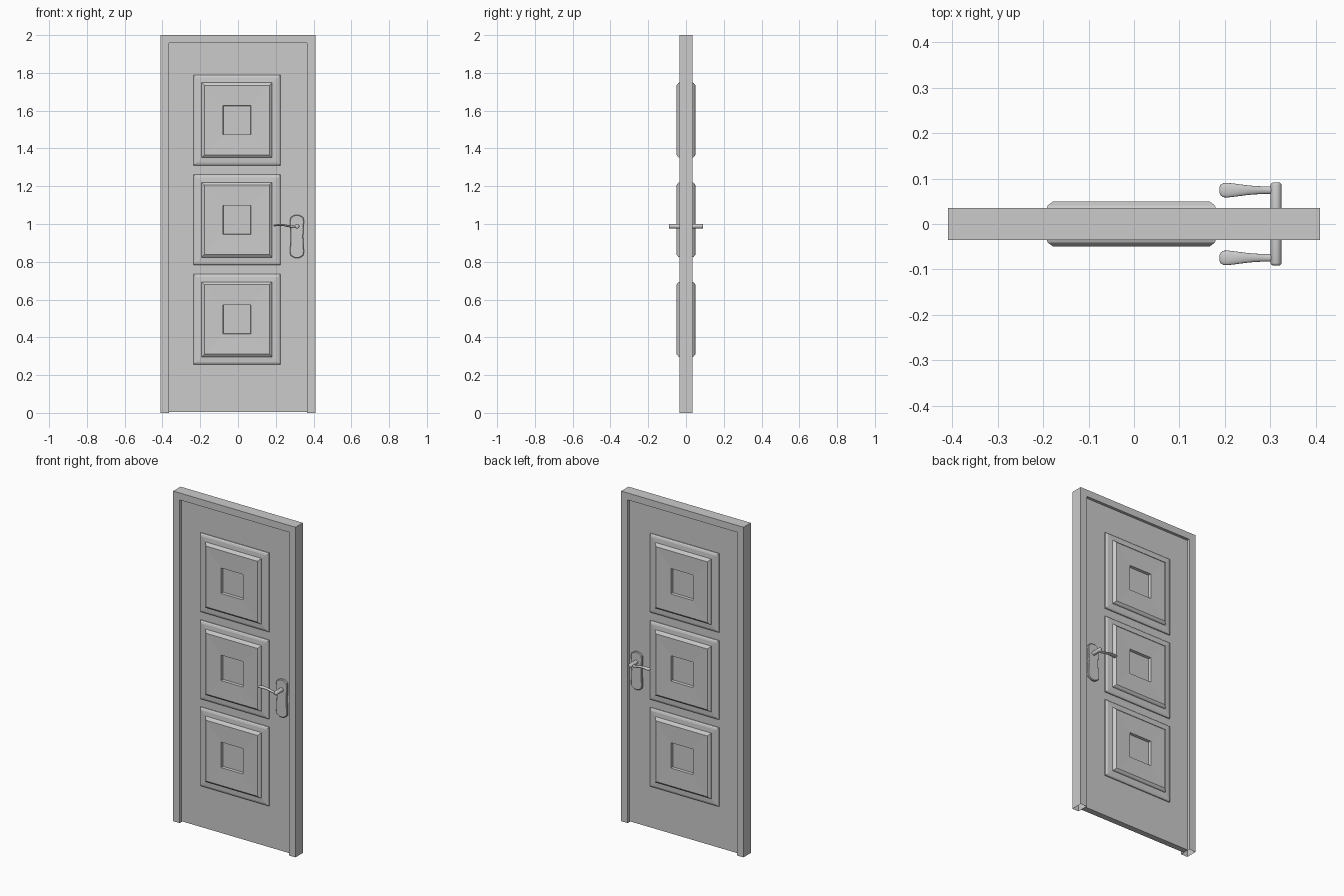
import bpy, bmesh
from math import sin, cos, pi, radians

if "Cube" in bpy.data.objects:
    bpy.data.objects.remove(bpy.data.objects["Cube"])

def loft(name, rings, cap_start=True, mirror=True, smooth=None):
    """Skin a list of equal-length point rings and mirror it to the other door face."""
    bm = bmesh.new()
    vr = [[bm.verts.new(p) for p in r] for r in rings]
    n = len(vr[0])
    for a, b in zip(vr, vr[1:]):
        for i in range(n):
            j = (i + 1) % n
            bm.faces.new((a[i], a[j], b[j], b[i]))
    start = bm.faces.new(vr[0][::-1])
    bm.faces.new(vr[-1])
    bmesh.ops.recalc_face_normals(bm, faces=bm.faces)
    if not cap_start:
        bmesh.ops.delete(bm, geom=[start], context='FACES_ONLY')
    me = bpy.data.meshes.new(name)
    bm.to_mesh(me)
    bm.free()
    ob = bpy.data.objects.new(name, me)
    bpy.context.collection.objects.link(ob)
    if mirror:
        m = ob.modifiers.new("both_sides", 'MIRROR')
        m.use_axis = (False, True, False)
        m.use_mirror_merge = False
    if smooth:
        bpy.ops.object.select_all(action='DESELECT')
        ob.select_set(True)
        bpy.context.view_layer.objects.active = ob
        bpy.ops.object.shade_smooth_by_angle(angle=radians(smooth))
    return ob

LEAF = 0.018   # half thickness of the door leaf

# Door frame: open-bottomed U swept around jambs and head
outer = [(-0.41, 0), (-0.41, 2), (0.41, 2), (0.41, 0)]
inner = [(-0.366, 0), (-0.366, 1.958), (0.366, 1.958), (0.366, 0)]
bm = bmesh.new()
loops = [[bm.verts.new((x, y, z)) for x, z in prof]
         for prof, y in ((outer, -0.035), (outer, 0.035), (inner, 0.035), (inner, -0.035))]
for k in range(4):
    a, b = loops[k], loops[(k + 1) % 4]
    for i in range(3):
        bm.faces.new((a[i], b[i], b[i + 1], a[i + 1]))
bmesh.ops.recalc_face_normals(bm, faces=bm.faces)
me = bpy.data.meshes.new("door_frame")
bm.to_mesh(me)
bm.free()
bpy.context.collection.objects.link(bpy.data.objects.new("door_frame", me))

# Door leaf
def rect(cx, cz, hw, hh, y):
    return [(cx - hw, y, cz - hh), (cx + hw, y, cz - hh),
            (cx + hw, y, cz + hh), (cx - hw, y, cz + hh)]

loft("door_leaf", [rect(0, 0.9815, 0.366, 0.9765, -LEAF),
                   rect(0, 0.9815, 0.366, 0.9765, LEAF)], mirror=False)

# Raised panels: stepped moulding with a sunken square in the middle
steps = [(0.230, 0.239, 0.018), (0.230, 0.239, 0.023), (0.225, 0.234, 0.028),
         (0.216, 0.225, 0.031), (0.187, 0.199, 0.033), (0.184, 0.196, 0.041),
         (0.172, 0.184, 0.050), (0.074, 0.077, 0.048), (0.072, 0.075, 0.032)]
for label, cz in (("lower", 0.495), ("middle", 1.022), ("upper", 1.55)):
    loft(label + "_panel", [rect(-0.006, cz, w, h, -y) for w, h, y in steps], cap_start=False)

# Handle back plate: waisted plate with arched ends
def plate(y, s):
    cx, cz = 0.312, 0.934
    pts = []
    for sgn in (1, -1):
        pts += [(0.037 * sgn, -0.085 * sgn), (0.033 * sgn, 0), (0.037 * sgn, 0.085 * sgn)]
        for i in range(9):
            t = 1 - i / 4
            pts.append((sgn * 0.034 * t, sgn * (0.100 + 0.015 * (1 - t * t))))
    return [(cx + x * s, y, cz + z * (1 - (1 - s) * 0.35)) for x, z in pts]

loft("handle_plate", [plate(-LEAF, 1), plate(-0.027, 1), plate(-0.030, 0.92)],
     cap_start=False, smooth=30)

# Handle spindle
def circle(y, r):
    return [(0.313 + r * cos(2 * pi * i / 24), y, 0.988 + r * sin(2 * pi * i / 24))
            for i in range(24)]

loft("handle_spindle", [circle(y, r) for y, r in
     ((-0.028, 0.012), (-0.086, 0.012), (-0.089, 0.011), (-0.091, 0.008))],
     cap_start=False, smooth=40)

# Lever: flattened grip thickening toward its rounded tip
sections = [(0.313, 0.986, 0.0085, 0.007), (0.298, 0.984, 0.0085, 0.0065),
            (0.280, 0.986, 0.0085, 0.006), (0.262, 0.990, 0.0095, 0.0055),
            (0.243, 0.994, 0.0115, 0.0055), (0.225, 0.995, 0.0140, 0.0055),
            (0.207, 0.994, 0.0160, 0.005), (0.197, 0.993, 0.0155, 0.005),
            (0.191, 0.992, 0.0120, 0.004), (0.188, 0.992, 0.0060, 0.002)]
loft("handle_lever", [[(x, -0.0745 + ry * cos(2 * pi * i / 20), z + rz * sin(2 * pi * i / 20))
                       for i in range(20)] for x, z, ry, rz in sections], smooth=60)
